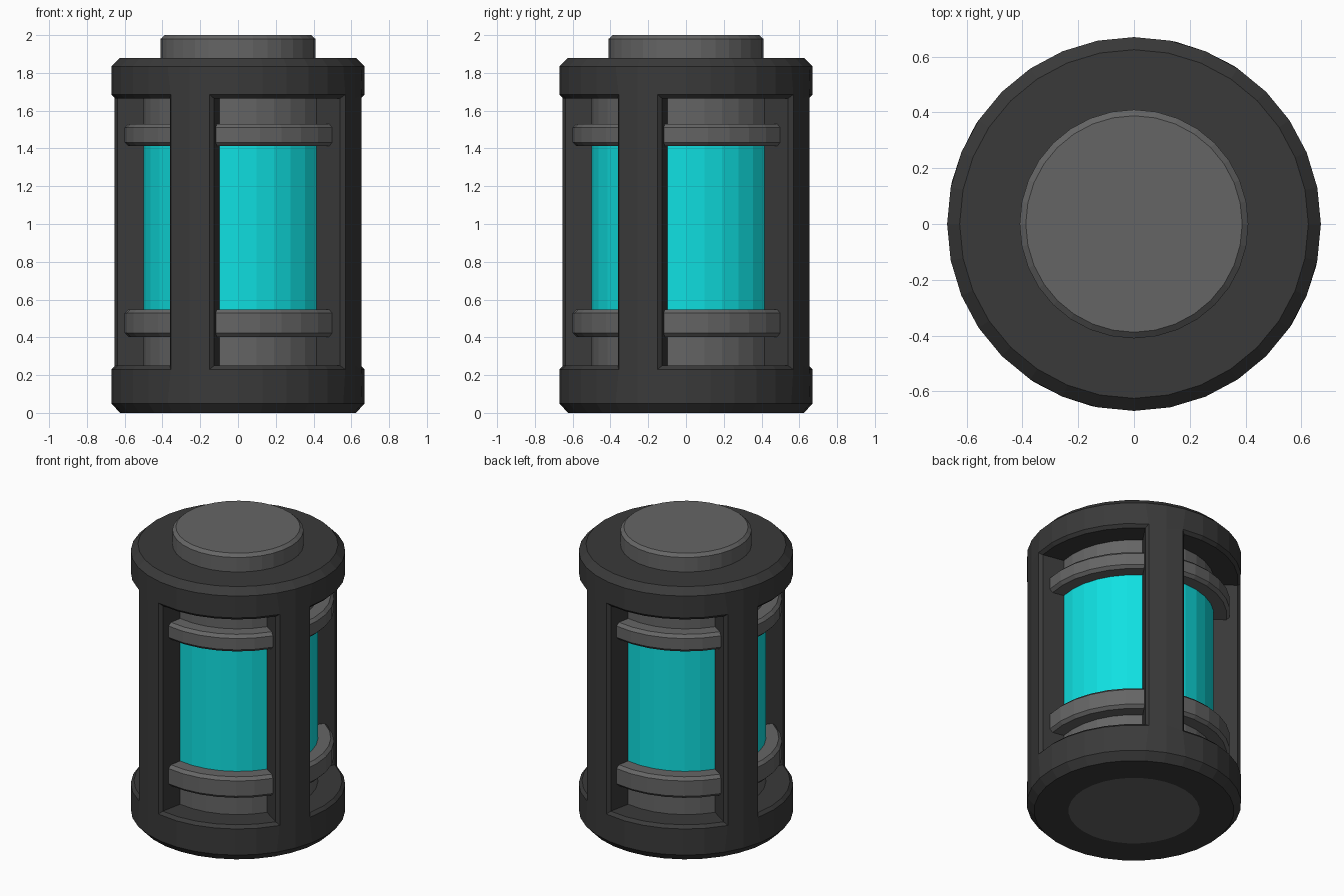
import bpy, bmesh
from math import cos, sin, tau

if "Cube" in bpy.data.objects:
    bpy.data.objects.remove(bpy.data.objects["Cube"])

SIDES = 32


def material(name, rgb):
    m = bpy.data.materials.new(name)
    m.diffuse_color = (*rgb, 1)
    m.use_nodes = True
    m.node_tree.nodes["Principled BSDF"].inputs["Base Color"].default_value = m.diffuse_color
    return m


DARK = material("dark_housing", (0.042, 0.042, 0.042))
METAL = material("grey_metal", (0.13, 0.13, 0.13))
CYAN = material("cyan_glow", (0.005, 0.75, 0.76))


def ring(bm, r, z):
    return [bm.verts.new((r * cos(tau * k / SIDES), r * sin(tau * k / SIDES), z))
            for k in range(SIDES)]


def finish(bm, name, mat):
    bmesh.ops.recalc_face_normals(bm, faces=bm.faces)
    mesh = bpy.data.meshes.new(name)
    bm.to_mesh(mesh)
    bm.free()
    mesh.materials.append(mat)
    obj = bpy.data.objects.new(name, mesh)
    bpy.context.collection.objects.link(obj)
    return obj


def lathe(name, profile, mat):
    """Solid of revolution from (radius, z) points, with flat end caps."""
    bm = bmesh.new()
    rows = [ring(bm, r, z) for r, z in profile]
    for a, b in zip(rows, rows[1:]):
        for k in range(SIDES):
            n = (k + 1) % SIDES
            bm.faces.new((a[k], a[n], b[n], b[k]))
    bm.faces.new(rows[0])
    bm.faces.new(rows[-1])
    return finish(bm, name, mat)


def housing():
    """Outer shell with four recessed windows between two-segment pillars."""
    profile = [(0.41, 0), (0.625, 0), (0.67, 0.05), (0.67, 0.25),
               (0.67, 1.665), (0.67, 1.835), (0.625, 1.88), (0.41, 1.88)]
    bm = bmesh.new()
    rows = [ring(bm, r, z) for r, z in profile]
    lo, hi = rows[3], rows[4]
    in_lo, in_hi = ring(bm, 0.48, 0.25), ring(bm, 0.48, 1.665)
    inner = set(in_lo + in_hi)
    for i, (a, b) in enumerate(zip(rows, rows[1:])):
        for k in range(SIDES):
            n = (k + 1) % SIDES
            if i != 3 or k % 8 in (5, 6):
                bm.faces.new((a[k], a[n], b[n], b[k]))
                continue
            # window segment: sill, lintel and back
            bm.faces.new((lo[k], lo[n], in_lo[n], in_lo[k]))
            bm.faces.new((in_lo[k], in_lo[n], in_hi[n], in_hi[k]))
            bm.faces.new((in_hi[k], in_hi[n], hi[n], hi[k]))
    # radial pillar sides
    for k in range(SIDES):
        if k % 8 in (5, 7):
            bm.faces.new((lo[k], hi[k], in_hi[k], in_lo[k]))
    bmesh.ops.delete(bm, geom=[v for v in bm.verts if not v.link_faces], context='VERTS')
    inner = {v for v in inner if v.is_valid}
    bmesh.ops.recalc_face_normals(bm, faces=bm.faces)
    # chamfer around each window opening
    rim = [e for e in bm.edges
           if not inner.intersection(e.verts)
           and any(inner.intersection(f.verts) for f in e.link_faces)]
    bmesh.ops.bevel(bm, geom=rim, offset=0.02, offset_type='OFFSET', segments=1,
                    profile=0.5, affect='EDGES', clamp_overlap=True)
    return finish(bm, "housing", DARK)


def collar(z0, z1, r=0.6, b=0.02):
    """Bevelled ring profile points."""
    return [(r - b, z0), (r, z0 + b), (r, z1 - b), (r - b, z1)]


housing()

# Lower metal core: base plug, shaft and collar
lathe("lower_core", [(0.41, 0), (0.41, 0.22), (0.5, 0.22), (0.5, 0.403)]
      + collar(0.403, 0.548) + [(0.5, 0.548)], METAL)

# Glowing cell
lathe("glowing_cell", [(0.5, 0.54), (0.5, 1.42)], CYAN)

# Upper metal core: collar, shaft and top button
lathe("upper_core", [(0.5, 1.412)] + collar(1.412, 1.53)
      + [(0.5, 1.53), (0.5, 1.69), (0.41, 1.69), (0.41, 1.98), (0.388, 2.0)], METAL)
